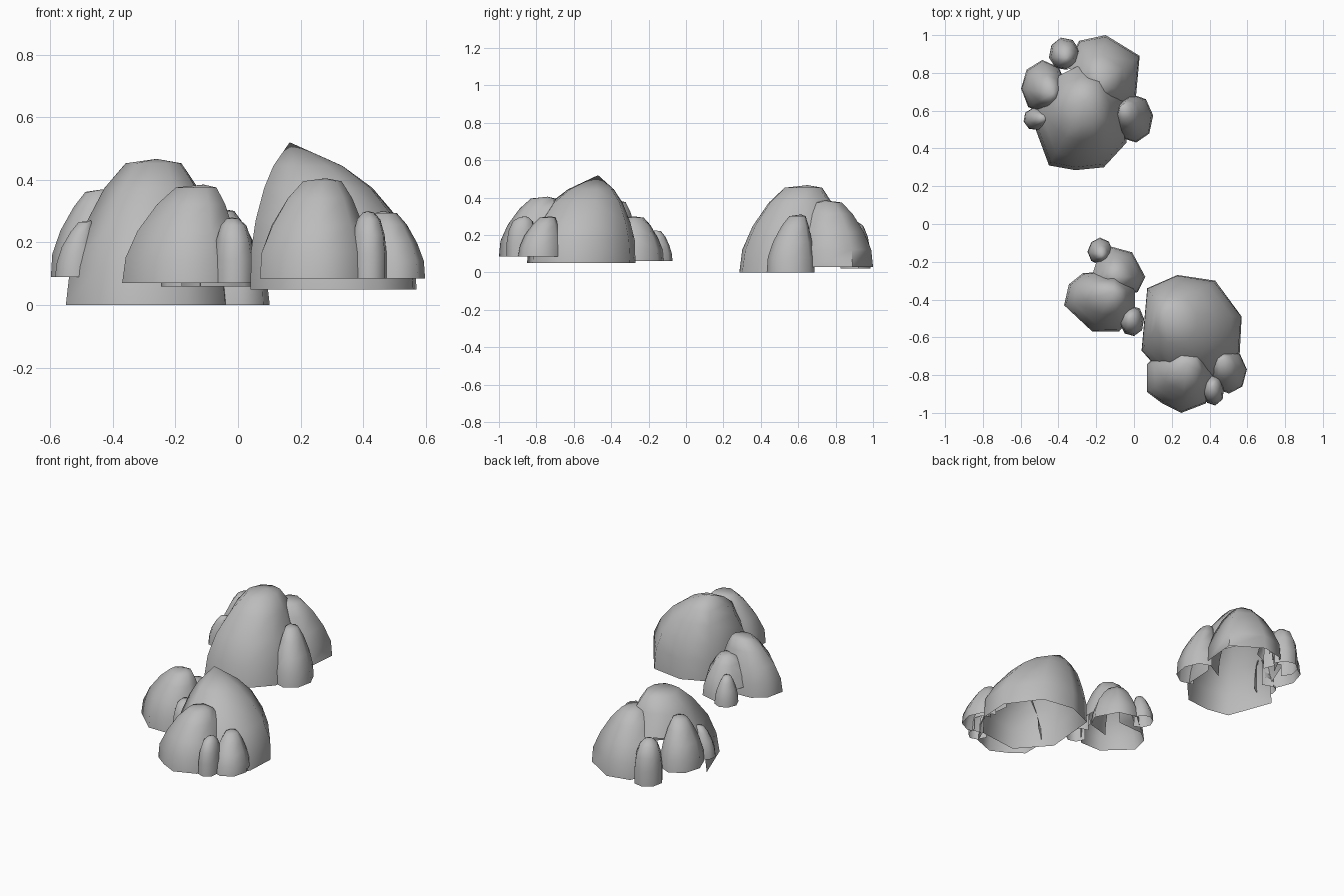
import bpy
import bmesh
import math
import random
from mathutils import Vector
from mathutils.bvhtree import BVHTree

random.seed(4)
if "Cube" in bpy.data.objects:
    bpy.data.objects.remove(bpy.data.objects["Cube"])

stone = bpy.data.materials.new("grey stone")
stone.use_nodes = True
GREY = (0.5, 0.5, 0.5, 1)
stone.diffuse_color = GREY
stone.node_tree.nodes["Principled BSDF"].inputs["Base Color"].default_value = GREY

# Side profiles: (scale of the outline, fraction of the height)
DOME = [(1, 0), (.96, .26), (.81, .53), (.57, .8), (.34, .97)]
PEAK = [(1, 0), (.98, .26), (.86, .47), (.66, .69), (.42, .84)]
STUMP = [(1, 0), (.99, .35), (.88, .65), (.64, .88), (.3, .98)]


def oval(cx, cy, rx, ry, sides=8):
    """Slightly irregular oval outline."""
    turn = random.random()
    points = []
    for i in range(sides):
        a = turn + math.tau * i / sides
        r = random.uniform(.98, 1.05)
        points.append((cx + rx * r * math.cos(a), cy + ry * r * math.sin(a)))
    return points


def rock(outline, base, apex, profile=DOME):
    """Open-bottomed shell that narrows from its outline to its apex."""
    bm = bmesh.new()
    tip = Vector(apex)
    rings = []
    for scale, rise in profile:
        ring = []
        for x, y in outline:
            s = scale * (random.uniform(.985, 1.015) if rise else 1)
            z = base + (tip.z - base) * rise
            ring.append(bm.verts.new((tip.x + (x - tip.x) * s, tip.y + (y - tip.y) * s, z)))
        rings.append(ring)
    top = bm.verts.new(tip)
    n = len(outline)
    for i in range(n):
        j = (i + 1) % n
        for low, high in zip(rings, rings[1:]):
            bm.faces.new((low[i], low[j], high[j], high[i]))
        bm.faces.new((rings[-1][i], rings[-1][j], top))
    bmesh.ops.recalc_face_normals(bm, faces=bm.faces)
    if sum(f.normal.z for f in bm.faces) < 0:
        bmesh.ops.reverse_faces(bm, faces=bm.faces)
    return bm, base


def cluster(rocks, reach=.032):
    """Remove the faces buried in neighbouring rocks, then make the objects."""
    shells = {k: (BVHTree.FromBMesh(bm), base) for k, (bm, base) in rocks.items()}
    for name, (bm, _) in rocks.items():
        inside = set()
        for other, (tree, base) in shells.items():
            if other != name:
                inside |= {v for v in bm.verts if v.co.z > base - reach
                           and tree.ray_cast(v.co, Vector((0, 0, 1)))[0]}
        buried = [f for f in bm.faces if all(v in inside for v in f.verts)]
        bmesh.ops.delete(bm, geom=buried, context='FACES')
        mesh = bpy.data.meshes.new(name)
        bm.to_mesh(mesh)
        bm.free()
        mesh.materials.append(stone)
        obj = bpy.data.objects.new(name, mesh)
        bpy.context.collection.objects.link(obj)
        bpy.ops.object.select_all(action='DESELECT')
        obj.select_set(True)
        bpy.context.view_layer.objects.active = obj
        bpy.ops.object.shade_smooth_by_angle(angle=math.radians(62))


# Back cluster
cluster({
    "back_boulder": rock([(-.55, .58), (-.45, .31), (-.31, .285), (-.16, .3), (-.04, .43),
                          (-.03, .63), (-.12, .84), (-.3, .88), (-.46, .8)],
                         0, (-.26, .65, .467)),
    "back_rear_rock": rock([(.03, .89), (-.15, 1), (-.29, .97), (-.36, .83), (-.3, .65),
                            (-.15, .58), (.01, .67)], .03, (-.18, .745, .385)),
    "back_right_rock": rock(oval(0, .56, .103, .13), 0, (-.07, .615, .31)),
    "back_left_rock": rock(oval(-.478, .725, .122, .14), .09, (-.43, .69, .37)),
    "back_rear_pebble": rock(oval(-.37, .9, .08, .085), .02, (-.36, .88, .28), STUMP),
    "back_left_pebble": rock(oval(-.52, .555, .065, .06), .09, (-.47, .56, .27)),
}, reach=.1)

# Middle cluster
cluster({
    "middle_boulder": rock([(-.37, -.43), (-.22, -.57), (-.08, -.57), (.01, -.47), (.01, -.34),
                            (-.1, -.25), (-.27, -.26), (-.345, -.32)], .07, (-.11, -.36, .385)),
    "middle_rear_rock": rock([(-.2, -.19), (-.12, -.12), (-.01, -.15), (.06, -.28), (.02, -.36),
                              (-.12, -.4), (-.235, -.3)], .06, (-.1, -.28, .3)),
    "middle_rear_pebble": rock(oval(-.18, -.145, .065, .07), .06, (-.17, -.165, .225)),
    "middle_front_pebble": rock(oval(-.01, -.515, .065, .08), .07, (-.02, -.5, .28), STUMP),
})

# Front cluster
cluster({
    "front_boulder": rock([(.04, -.67), (.07, -.34), (.23, -.27), (.43, -.3), (.57, -.49),
                           (.56, -.68), (.45, -.82), (.2, -.85)],
                          .05, (.165, -.47, .52), PEAK),
    "front_rock": rock([(.07, -.74), (.07, -.89), (.15, -.95), (.25, -1), (.38, -.95),
                        (.43, -.82), (.41, -.66), (.2, -.62)], .085, (.28, -.74, .405)),
    "front_right_rock": rock(oval(.495, -.78, .1, .12), .085, (.46, -.72, .3)),
    "front_pebble": rock(oval(.42, -.88, .058, .08), .085, (.415, -.86, .3), STUMP),
})
